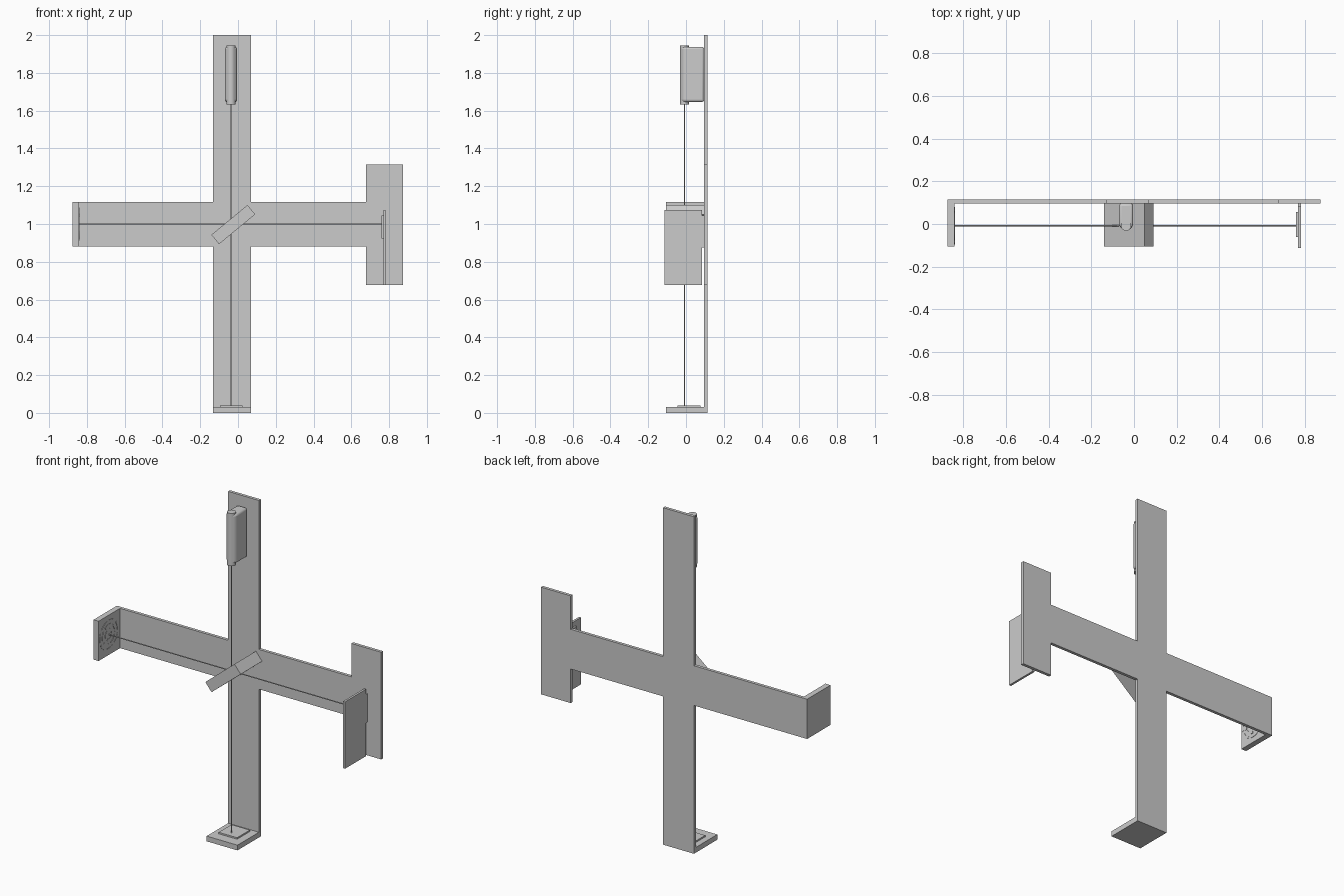
import bpy, bmesh, math
from mathutils import Matrix

if "Cube" in bpy.data.objects:
    bpy.data.objects.remove(bpy.data.objects["Cube"])


def finish(name, bm, smooth=False):
    bmesh.ops.recalc_face_normals(bm, faces=bm.faces)
    me = bpy.data.meshes.new(name)
    bm.to_mesh(me)
    bm.free()
    ob = bpy.data.objects.new(name, me)
    bpy.context.collection.objects.link(ob)
    if smooth:
        bpy.ops.object.select_all(action='DESELECT')
        ob.select_set(True)
        bpy.context.view_layer.objects.active = ob
        bpy.ops.object.shade_smooth_by_angle(angle=math.radians(35))
    return ob


def box(name, x, y, z):
    bm = bmesh.new()
    bmesh.ops.create_cube(bm, size=1)
    for v in bm.verts:
        for i, (a, b) in enumerate((x, y, z)):
            v.co[i] = a + (b - a) * (v.co[i] + 0.5)
    return finish(name, bm)


def prism(bm, points, offset):
    face = bm.faces.new([bm.verts.new(p) for p in points])
    ext = bmesh.ops.extrude_face_region(bm, geom=[face])
    bmesh.ops.translate(bm, vec=offset, verts=[g for g in ext['geom'] if isinstance(g, bmesh.types.BMVert)])


def rod(name, r, start, length, axis='Z', seg=24):
    bm = bmesh.new()
    bmesh.ops.create_cone(bm, cap_ends=True, segments=seg, radius1=r, radius2=r, depth=length)
    bmesh.ops.translate(bm, vec=(0, 0, length / 2), verts=bm.verts)
    if axis == 'X':
        bmesh.ops.rotate(bm, cent=(0, 0, 0), matrix=Matrix.Rotation(math.pi / 2, 3, 'Y'), verts=bm.verts)
    bmesh.ops.translate(bm, vec=start, verts=bm.verts)
    return finish(name, bm, True)


F, P, B = -0.105, 0.096, 0.114   # front edge, panel front, panel back
BX, BY, BZ = -0.037, -0.008, 1.0  # beam crossing point

# cross-shaped back panel
outline = [(-.132, 0), (.07, 0), (.07, .88), (.677, .88), (.677, .678), (.873, .678),
           (.873, 1.314), (.677, 1.314), (.677, 1.116), (.07, 1.116), (.07, 2),
           (-.132, 2), (-.132, 1.116), (-.875, 1.116), (-.875, .88), (-.132, .88)]
bm = bmesh.new()
prism(bm, [(x, P, z) for x, z in outline], (0, B - P, 0))
finish("back_panel", bm)

# end wall, foot and fixed mirror
box("screen_wall", (-.875, -.842), (F, P), (.88, 1.116))
box("foot", (-.132, .07), (F, P), (0, .031))
box("lower_mirror", (BX - .059, BX + .027 + .035), (-.044, .076), (.031, .04))

# movable mirror on its carrier
box("mirror_carrier", (.769, .782), (-.113, .084), (.678, 1.075))
box("carrier_bracket", (.769, .782), (.084, P), (.875, 1.045))
box("side_mirror", (.76, .769), (-.06, .056), (.924, 1.045))

# tilted beam splitter
splitter = box("beam_splitter", (-.124, .124), (F, P), (-.032, .032))
splitter.rotation_euler = (0, -math.radians(39.5), 0)
splitter.location = (-.025, 0, .997)

# light source housing: rounded-front profile pulled upward
r = .033
profile = [(BX + r, P), (BX - r, P)]
profile += [(BX - r * math.cos(a), .004 - r * math.sin(a))
            for a in (math.pi * i / 20 for i in range(21))]
bm = bmesh.new()
prism(bm, [(x, y, 1.646) for x, y in profile], (0, 0, .292))
body = finish("source_housing", bm)
bev = body.modifiers.new("rounding", 'BEVEL')
bev.width, bev.segments, bev.limit_method = .012, 3, 'ANGLE'
bev.angle_limit = math.radians(40)
bpy.context.view_layer.objects.active = body
body.select_set(True)
bpy.ops.object.shade_smooth_by_angle(angle=math.radians(35))
rod("source_core", .024, (BX, BY, 1.632), .313)

# light beams
rod("vertical_beam", .003, (BX, BY, .04), 1.592, seg=12)
rod("horizontal_beam", .003, (-.842, BY, BZ), 1.602, 'X', seg=12)

# interference fringes on the screen: broken rings
bm = bmesh.new()
for r0, r1, n in ((.022, .036, 3), (.052, .064, 5), (.078, .088, 7)):
    for k in range(n):
        angles = [2 * math.pi * (k + .75 * i / 8) / n for i in range(9)]
        ring = [(r1, a) for a in angles] + [(r0, a) for a in reversed(angles)]
        prism(bm, [(-.842, BY + q * math.cos(a), BZ + q * math.sin(a)) for q, a in ring], (.002, 0, 0))
finish("fringe_pattern", bm)
